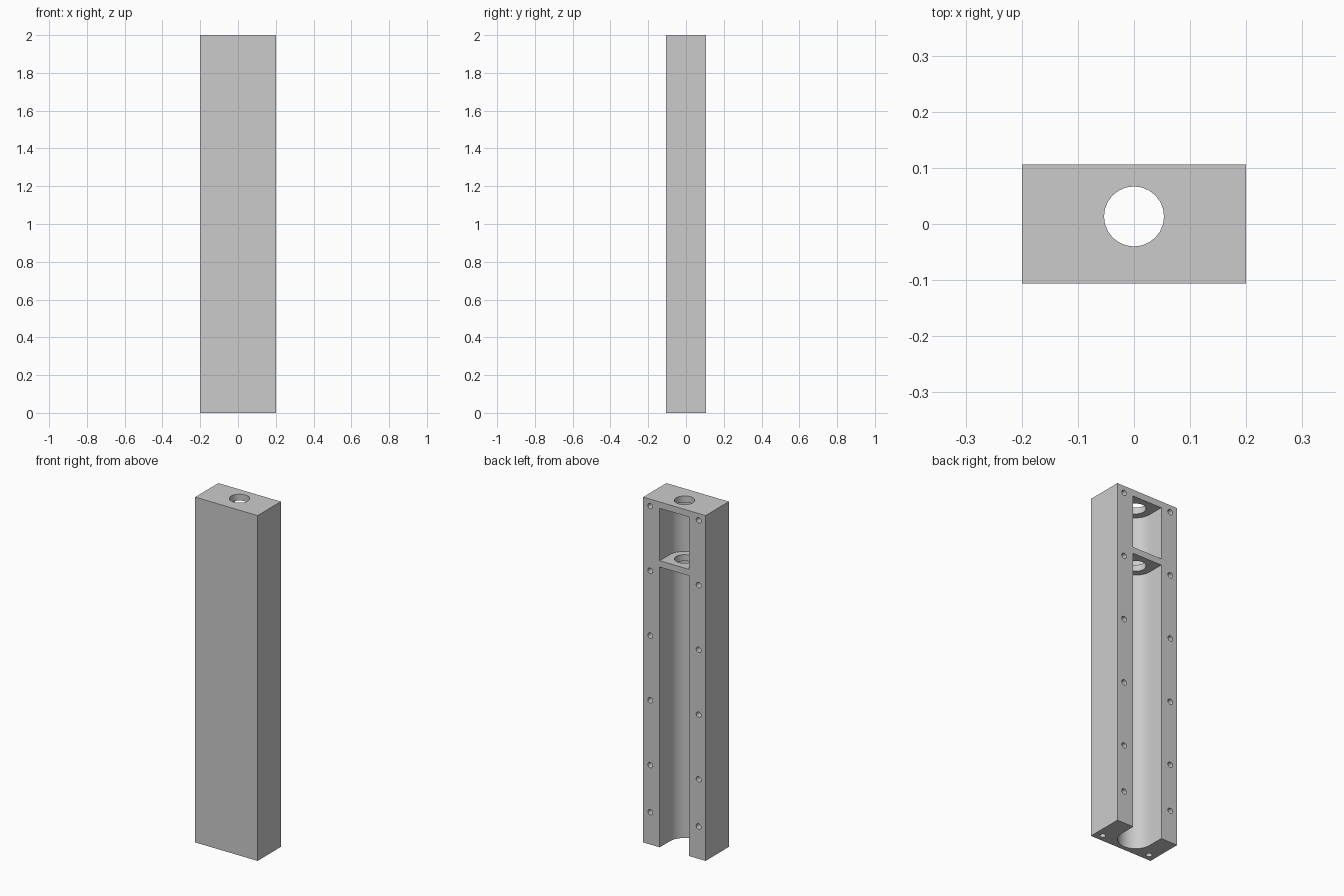
import bpy
import bmesh
import math
from mathutils import Matrix, Vector

old = bpy.data.objects.get("Cube")
if old:
    bpy.data.objects.remove(old, do_unlink=True)

HALF_X, HALF_Y, HEIGHT = 0.2, 0.106, 2.0
AXIS_Y = 0.0135                 # bore axis
CHANNEL_R, BORE_R = 0.094, 0.0535
SCREW_X, SCREW_R, SCREW_DEPTH = 0.155, 0.016, 0.1

grey = bpy.data.materials.new("light grey")
grey.use_nodes = True
grey.diffuse_color = (0.6, 0.6, 0.6, 1)
grey.node_tree.nodes["Principled BSDF"].inputs["Base Color"].default_value = (0.6, 0.6, 0.6, 1)


def finish(name, bm):
    bmesh.ops.recalc_face_normals(bm, faces=bm.faces)
    mesh = bpy.data.meshes.new(name)
    bm.to_mesh(mesh)
    bm.free()
    mesh.materials.append(grey)
    obj = bpy.data.objects.new(name, mesh)
    bpy.context.collection.objects.link(obj)
    return obj


def prism(name, outline, z0, z1):
    bm = bmesh.new()
    face = bm.faces.new([bm.verts.new((x, y, z0)) for x, y in outline])
    grown = bmesh.ops.extrude_face_region(bm, geom=[face])["geom"]
    verts = [g for g in grown if isinstance(g, bmesh.types.BMVert)]
    bmesh.ops.translate(bm, verts=verts, vec=(0, 0, z1 - z0))
    return finish(name, bm)


def rod(name, centre, radius, length, sides, turn=0):
    bm = bmesh.new()
    bmesh.ops.create_cone(
        bm, cap_ends=True, segments=sides, radius1=radius, radius2=radius, depth=length,
        matrix=Matrix.Translation(Vector(centre)) @ Matrix.Rotation(turn, 4, "X"))
    return finish(name, bm)


# Solid block
block = prism("housing_block", [(-HALF_X, -HALF_Y), (HALF_X, -HALF_Y),
                                (HALF_X, HALF_Y), (-HALF_X, HALF_Y)], 0, HEIGHT)

# U-shaped pockets open at the back; the lower one also opens at the base
STEPS = 20
u_shape = [(-CHANNEL_R, HALF_Y + 0.05)]
for i in range(STEPS + 1):
    a = math.pi + math.pi * i / STEPS
    u_shape.append((CHANNEL_R * math.cos(a), AXIS_Y + CHANNEL_R * math.sin(a)))
u_shape.append((CHANNEL_R, HALF_Y + 0.05))
cutters = [prism("lower_channel_cutter", u_shape, -0.1, 1.623),
           prism("upper_pocket_cutter", u_shape, 1.66, 1.963)]

# Bore through the top plate and the shelf
cutters.append(rod("bore_cutter", (0, AXIS_Y, 1.8), BORE_R, 0.6, 24))

# Screw holes down both back rails, and one under each rail
for side in (-1, 1):
    for z in (0.187, 0.46, 0.835, 1.21, 1.585, 1.96):
        cutters.append(rod("screw_hole_cutter", (side * SCREW_X, HALF_Y, z),
                           SCREW_R, 2 * SCREW_DEPTH, 16, math.pi / 2))
    cutters.append(rod("base_hole_cutter", (side * SCREW_X, -0.066, 0),
                       SCREW_R, 2 * SCREW_DEPTH, 16))

# Apply every cut, then discard the cutters
bpy.context.view_layer.objects.active = block
for cutter in cutters:
    mod = block.modifiers.new(cutter.name, "BOOLEAN")
    mod.operation = "DIFFERENCE"
    mod.solver = "EXACT"
    mod.object = cutter
    bpy.ops.object.modifier_apply(modifier=mod.name)
    bpy.data.objects.remove(cutter, do_unlink=True)

# Smooth the curved walls, keep the edges sharp
bpy.ops.object.select_all(action="DESELECT")
block.select_set(True)
bpy.ops.object.shade_smooth_by_angle(angle=math.radians(30))
